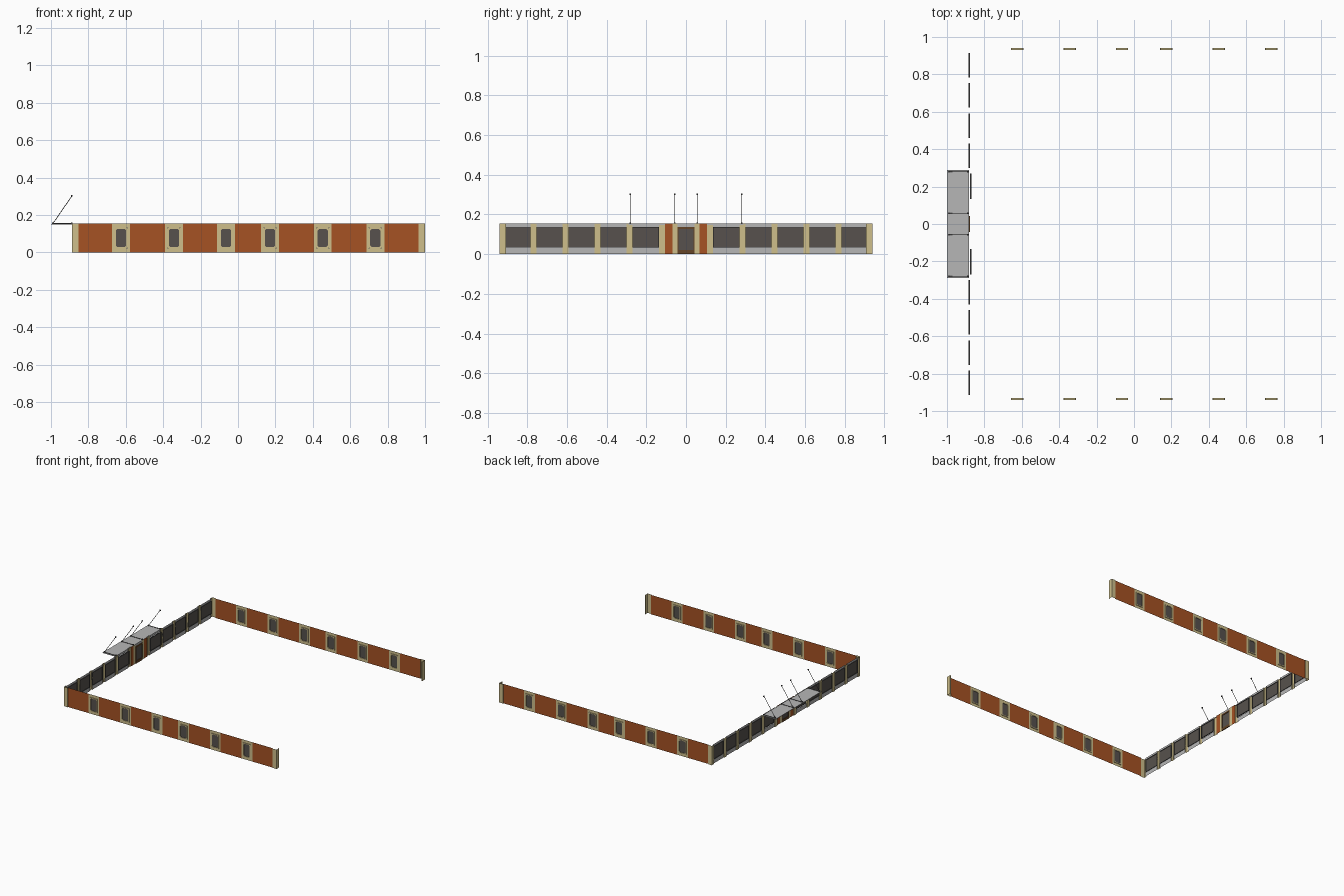
import bpy, bmesh, math
from mathutils import Vector

if "Cube" in bpy.data.objects:
    bpy.data.objects.remove(bpy.data.objects["Cube"])


def mat(name, r, g, b):
    m = bpy.data.materials.new(name)
    m.diffuse_color = (r, g, b, 1)
    m.use_nodes = True
    m.node_tree.nodes["Principled BSDF"].inputs["Base Color"].default_value = m.diffuse_color
    return m


BRICK = mat("brick orange", 0.38, 0.085, 0.017)
BEIGE = mat("beige trim", 0.62, 0.52, 0.26)
GLASS = mat("dark glass", 0.095, 0.083, 0.075)
GREY = mat("pale grey panel", 0.47, 0.47, 0.47)
METAL = mat("dark metal", 0.06, 0.06, 0.06)
BROWN = mat("door brown", 0.13, 0.06, 0.02)

H = 0.155      # wall height
YW = 0.935     # side wall planes
XF = -0.88     # shop front plane


def make(name, verts, faces, m):
    me = bpy.data.meshes.new(name)
    me.from_pydata(verts, [], faces)
    me.materials.append(m)
    ob = bpy.data.objects.new(name, me)
    bpy.context.collection.objects.link(ob)
    return ob


def box(name, x, y, z, m):
    v = [(a, b, c) for a in x for b in y for c in z]
    f = [(0, 1, 3, 2), (4, 6, 7, 5), (0, 4, 5, 1), (2, 3, 7, 6), (0, 2, 6, 4), (1, 5, 7, 3)]
    return make(name, v, f, m)


def strip(name, pts, z, m):
    """Open plan outline extruded upwards as a thin sheet."""
    n = len(pts)
    v = [(p[0], p[1], h) for h in z for p in pts]
    return make(name, v, [(i, i + 1, n + i + 1, n + i) for i in range(n - 1)], m)


def sheet_y(name, y, z, m, x=XF):
    return strip(name, [(x, y[1]), (x, y[0])], z, m)


def octagon(w, z0, z1, c):
    return [(-w + c, z0), (w - c, z0), (w, z0 + c), (w, z1 - c),
            (w - c, z1), (-w + c, z1), (-w, z1 - c), (-w, z0 + c)]


def rod(name, a, b, r, m):
    a, b = Vector(a), Vector(b)
    bpy.ops.mesh.primitive_cylinder_add(vertices=6, radius=r, depth=(b - a).length,
                                        location=(a + b) / 2)
    ob = bpy.context.object
    ob.rotation_euler = (b - a).to_track_quat('Z', 'Y').to_euler()
    ob.name = name
    ob.data.materials.append(m)


# side walls: brick stretches, beige window surrounds, framed windows
centres = [-0.625, -0.343, -0.064, 0.172, 0.453, 0.734]
Z0, Z1, W, P = 0.022, 0.132, 0.033, 0.048
for s in (-1, 1):
    y = s * YW
    edges = [-0.853] + [c + d for c in centres for d in (-P, P)] + [0.966]
    for i in range(0, len(edges), 2):
        strip("brick_wall", [(edges[i], y), (edges[i + 1], y)], (0, H), BRICK)
    for c in centres:
        strip("surround_left", [(c - P, y), (c - W, y)], (0, H), BEIGE)
        strip("surround_right", [(c + W, y), (c + P, y)], (0, H), BEIGE)
        strip("surround_bottom", [(c - W, y), (c + W, y)], (0, Z0), BEIGE)
        strip("surround_top", [(c - W, y), (c + W, y)], (Z1, H), BEIGE)
        outer = octagon(W, Z0, Z1, 0.0015)
        inner = octagon(W - 0.006, Z0 + 0.006, Z1 - 0.006, 0.008)
        rings = [(outer, -0.005), (outer, 0.005), (inner, 0.005), (inner, -0.005)]
        v = [(c + px, y + d, pz) for r, d in rings for px, pz in r]
        f = [(k * 8 + i, k * 8 + (i + 1) % 8, (k + 1) % 4 * 8 + (i + 1) % 8, (k + 1) % 4 * 8 + i)
             for k in range(4) for i in range(8)]
        make("window_frame", v, f, BEIGE)
        make("window_glass", [(c + px, y, pz) for px, pz in inner], [tuple(range(8))], GLASS)
    # corner posts at both ends of the wall
    yo = s * 0.94
    strip("front_corner_post", [(-0.853, y), (-0.853, yo), (-0.887, yo), (-0.887, s * 0.915),
                                (XF, s * 0.915)], (0, H), BEIGE)
    strip("end_corner_post", [(0.966, y), (0.966, yo), (1.0, yo), (1.0, s * 0.906),
                              (0.993, s * 0.906)], (0, H), BEIGE)

# shop front: pillars, glazed bays with grey sill and fascia
pillars = [0.12, 0.285, 0.446, 0.607, 0.768]
G0, G1, PW = 0.033, 0.138, 0.015
for s in (-1, 1):
    for p in pillars:
        strip("pillar", [(XF + 0.003, s * (p - PW)), (XF - 0.006, s * (p - PW)),
                         (XF - 0.006, s * (p + PW)), (XF + 0.003, s * (p + PW))], (0, H), BEIGE)
    ends = pillars[1:] + [0.915 + PW]
    for p, q in zip(pillars, ends):
        a, b = sorted((s * (p + PW), s * (q - PW)))
        sheet_y("sill_panel", (a, b), (0, G0), GREY)
        sheet_y("fascia_panel", (a, b), (G1, H), GREY)
        x = XF + (0.006 if p == pillars[0] else 0)
        fr = (x - 0.004, x + 0.004)
        t = 0.003
        box("bay_frame_bottom", fr, (a, b), (G0, G0 + t), METAL)
        box("bay_frame_top", fr, (a, b), (G1 - t, G1), METAL)
        box("bay_frame_side", fr, (a, a + t), (G0, G1), METAL)
        box("bay_frame_side", fr, (b - t, b), (G0, G1), METAL)
        sheet_y("bay_glass", (a, b), (G0, G1), GLASS, x)
    # brick panels and trim beside the door
    sheet_y("door_brick_panel", sorted((s * 0.068, s * 0.105)), (0, H), BRICK)
    sheet_y("door_trim", sorted((s * 0.043, s * 0.068)), (0, H), BEIGE)
    box("door_stile", (XF - 0.004, XF + 0.004), sorted((s * 0.038, s * 0.043)), (0, 0.138), BROWN)

# door
sheet_y("door_fascia", (-0.043, 0.043), (0.138, H), GREY)
box("door_top_rail", (XF - 0.004, XF + 0.004), (-0.038, 0.038), (0.126, 0.138), BROWN)
box("door_bottom_rail", (XF - 0.004, XF + 0.004), (-0.038, 0.038), (0, 0.02), BROWN)
sheet_y("door_glass", (-0.038, 0.038), (0.02, 0.126), GLASS)

# canopy in two slabs with beams and tie rods
for s in (-1, 1):
    box("canopy_slab", (-0.999, -0.883), sorted((0, s * 0.289)), (0.148, 0.152), GREY)
    for y in (s * 0.057, s * 0.28):
        rod("canopy_beam", (-0.993, y, 0.154), (-0.886, y, 0.154), 0.0022, METAL)
        rod("tie_rod", (-0.99, y, 0.154), (-0.888, y, 0.302), 0.0018, METAL)
        for x, z in ((-0.99, 0.155), (-0.888, 0.155), (-0.888, 0.302)):
            box("rod_anchor", (x - 0.004, x + 0.004), (y - 0.004, y + 0.004),
                (z - 0.004, z + 0.004), METAL)
